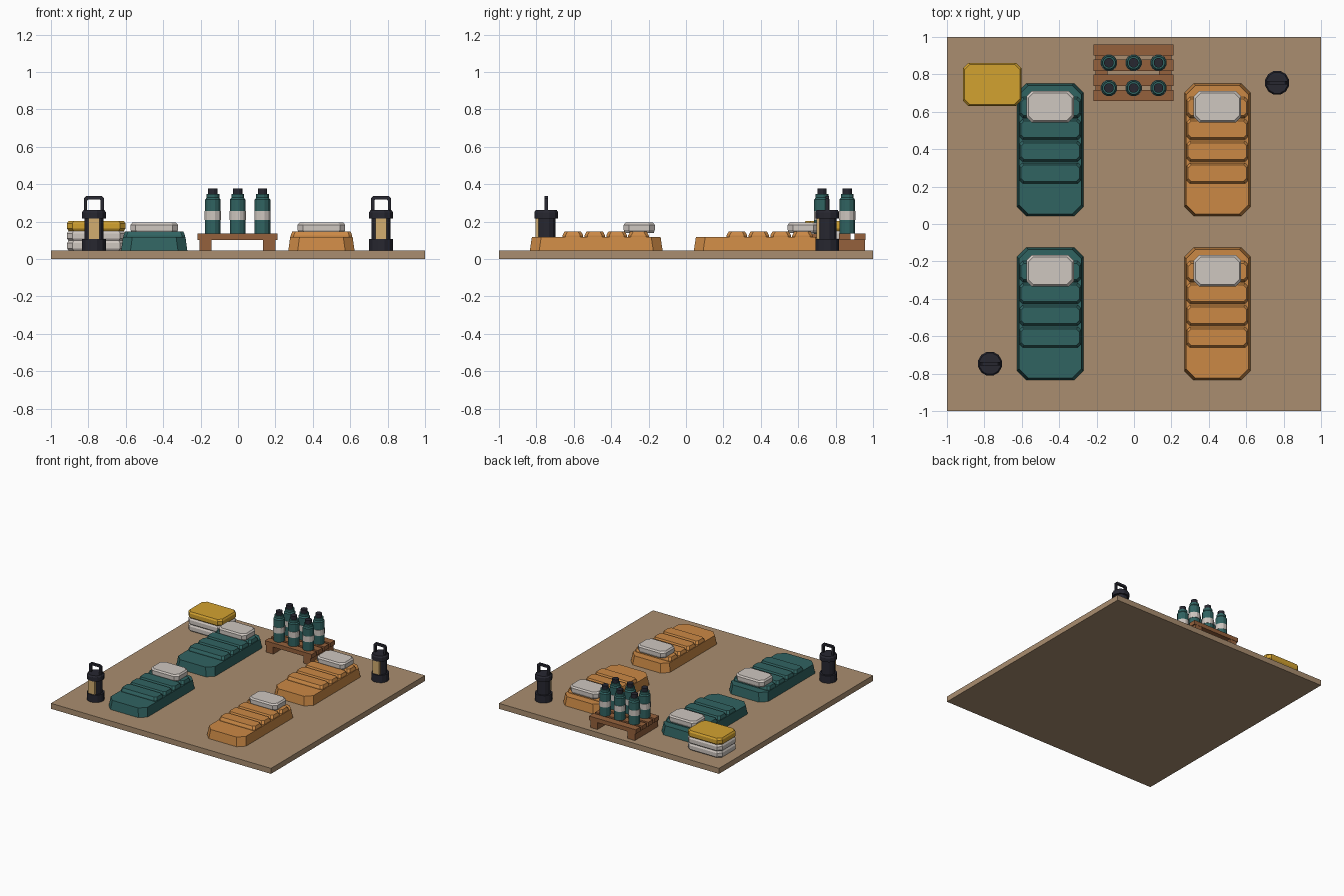
import bpy, math
from mathutils import Vector

if "Cube" in bpy.data.objects:
    bpy.data.objects.remove(bpy.data.objects["Cube"])


def mat(name, r, g, b):
    m = bpy.data.materials.new(name)
    m.diffuse_color = (r, g, b, 1)
    m.use_nodes = True
    m.node_tree.nodes["Principled BSDF"].inputs["Base Color"].default_value = m.diffuse_color
    return m


TAN = mat("tan", 0.40, 0.27, 0.16)
TEAL = mat("teal", 0.03, 0.125, 0.12)
ORANGE = mat("orange", 0.60, 0.25, 0.06)
PALE = mat("pale", 0.62, 0.57, 0.53)
GOLD = mat("gold", 0.65, 0.36, 0.03)
WOOD = mat("wood", 0.30, 0.12, 0.045)
DARK = mat("dark", 0.02, 0.02, 0.03)
GLOW = mat("glow", 0.65, 0.42, 0.16)


def loft(name, rings, loc, m):
    """Skin equal-sized rings of points and cap both ends."""
    n = len(rings[0])
    verts = [Vector(loc) + Vector(p) for ring in rings for p in ring]
    faces = [tuple(range(n))[::-1], tuple(range(len(verts) - n, len(verts)))]
    for k in range(len(rings) - 1):
        for i in range(n):
            j = (i + 1) % n
            faces.append((k * n + i, k * n + j, (k + 1) * n + j, (k + 1) * n + i))
    me = bpy.data.meshes.new(name)
    me.from_pydata(verts, [], faces)
    me.materials.append(m)
    ob = bpy.data.objects.new(name, me)
    bpy.context.collection.objects.link(ob)
    return ob


def pad(name, sections, c, loc, m):
    """Chamfered-corner block; sections are (z, half x, half y)."""
    rings = []
    for z, a, b in sections:
        rings.append([(a, -b + c, z), (a, b - c, z), (a - c, b, z), (-a + c, b, z),
                      (-a, b - c, z), (-a, -b + c, z), (-a + c, -b, z), (a - c, -b, z)])
    return loft(name, rings, loc, m)


def box(name, x, y, z, loc, m):
    """Plain box with full sizes, standing on loc."""
    x, y = x / 2, y / 2
    return loft(name, [[(x, -y, h), (x, y, h), (-x, y, h), (-x, -y, h)] for h in (0, z)], loc, m)


def turned(name, profile, loc, m, n=12):
    """Faceted round part; profile is (radius, z)."""
    ang = [2 * math.pi * (i + 0.5) / n for i in range(n)]
    return loft(name, [[(r * math.cos(a), r * math.sin(a), z) for a in ang] for r, z in profile], loc, m)


G = 0.045  # floor top
box("floor_mat", 2, 2, G, (0, 0, 0), TAN)

# Sleeping bags with quilted ridges and pillows
for x, m in ((-0.448, TEAL), (0.446, ORANGE)):
    for y in (0.397, -0.48):
        pad("sleeping_bag", [(G, 0.177, 0.355), (0.118, 0.167, 0.344)], 0.05, (x, y, 0), m)
        for k in range(4):
            pad("quilt_ridge", [(0.11, 0.164, 0.055), (0.127, 0.164, 0.055), (0.147, 0.156, 0.044)],
                0.016, (x, y - 0.125 + k * 0.117, 0), m)
        pad("pillow", [(0.14, 0.12, 0.078), (0.155, 0.127, 0.083), (0.183, 0.127, 0.083),
                       (0.195, 0.117, 0.074)], 0.028, (x, y + 0.23, 0), PALE)

# Stack of folded blankets
for k, m in enumerate((PALE, PALE, GOLD)):
    pad("folded_blanket", [(0, 0.148, 0.107), (0.012, 0.156, 0.115), (0.04, 0.156, 0.115),
                           (0.053, 0.148, 0.107)], 0.028, (-0.758, 0.747, G + k * 0.053), m)

# Pallet
for x in (-0.173, 0.167):
    box("pallet_runner", 0.065, 0.30, 0.06, (x, 0.808, G), WOOD)
for k in range(4):
    box("pallet_slat", 0.426, 0.06, 0.034, (-0.003, 0.687 + k * 0.081, 0.103), WOOD)

# Bottles
for x in (-0.134, -0.002, 0.131):
    for y in (0.727, 0.862):
        p = (x, y, 0)
        turned("bottle", [(0.043, 0.137), (0.043, 0.318), (0.035, 0.328), (0.035, 0.348)], p, TEAL)
        turned("bottle_band", [(0.0455, 0.21), (0.0455, 0.256)], p, PALE)
        turned("bottle_cap", [(0.026, 0.345), (0.026, 0.378)], p, DARK)

# Lanterns
for x, y in ((-0.77, -0.747), (0.765, 0.755)):
    p = (x, y, 0)
    turned("lantern_base", [(0.066, G), (0.066, 0.106)], p, DARK)
    turned("lantern_body", [(0.052, 0.10), (0.052, 0.222)], p, DARK)
    turned("lantern_top", [(0.066, 0.218), (0.066, 0.25), (0.058, 0.262)], p, DARK)
    box("lantern_window", 0.058, 0.02, 0.11, (x, y - 0.047, 0.108), GLOW)
    # Carrying handle: an arch swept as a bent strip
    outer = [(-0.054, 0.255), (-0.054, 0.324), (-0.042, 0.336), (0.042, 0.336), (0.054, 0.324), (0.054, 0.255)]
    inner = [(-0.036, 0.255), (-0.036, 0.314), (-0.032, 0.318), (0.032, 0.318), (0.036, 0.314), (0.036, 0.255)]
    loft("lantern_handle", [[(a, 0.009, b), (a, -0.009, b), (c, -0.009, d), (c, 0.009, d)]
                            for (a, b), (c, d) in zip(outer, inner)], p, DARK)
